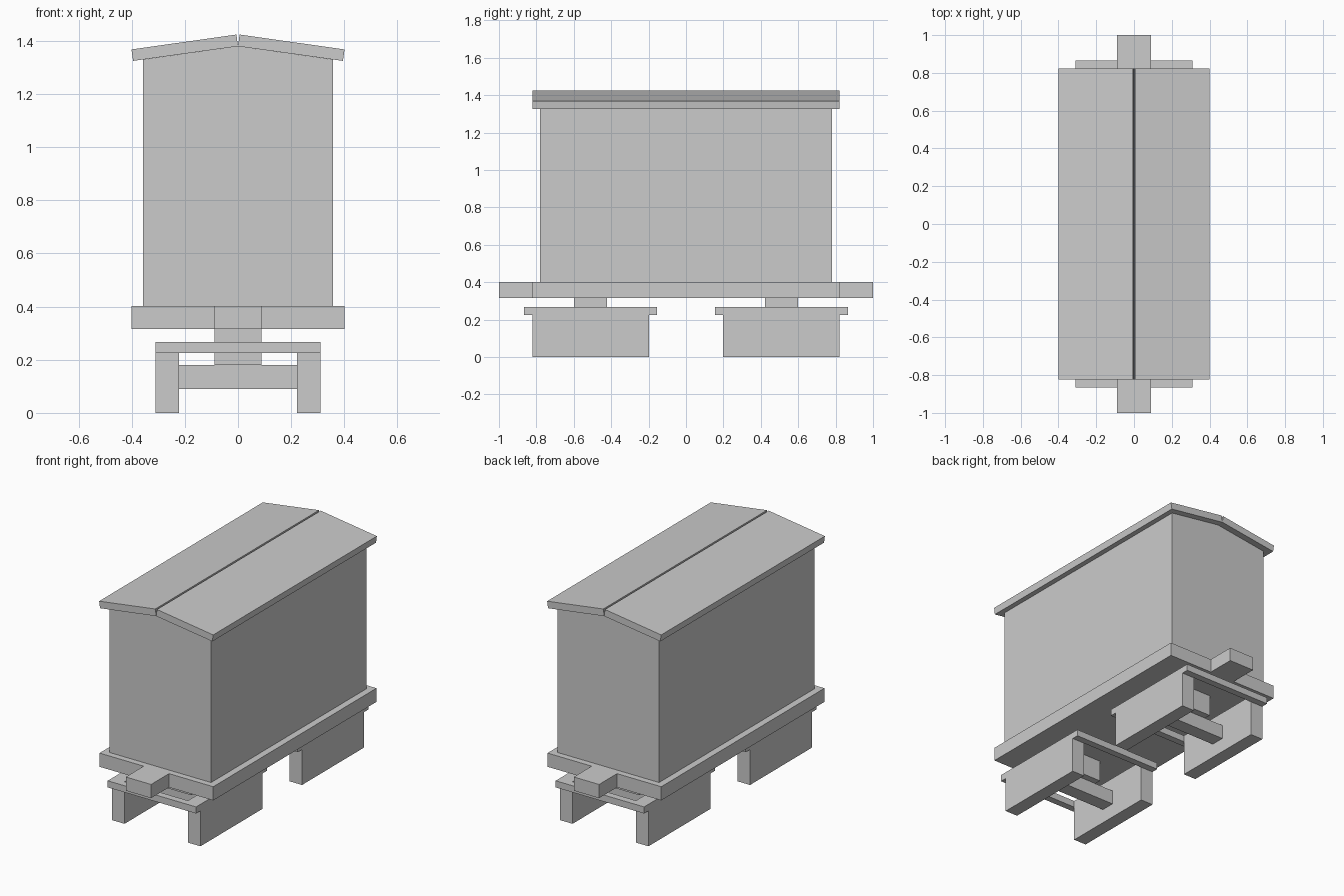
import bpy

if "Cube" in bpy.data.objects:
    bpy.data.objects.remove(bpy.data.objects["Cube"])


def prism(name, profile, y0, y1):
    """Extrude an xz outline (counter-clockwise from the front) along y."""
    n = len(profile)
    verts = [(x, y, z) for y in (y0, y1) for x, z in profile]
    faces = [list(range(n)), list(range(2 * n - 1, n - 1, -1))]
    for i in range(n):
        j = (i + 1) % n
        faces.append([j, i, i + n, j + n])
    mesh = bpy.data.meshes.new(name)
    mesh.from_pydata(verts, [], faces)
    ob = bpy.data.objects.new(name, mesh)
    bpy.context.collection.objects.link(ob)
    return ob


def box(name, x0, x1, y0, y1, z0, z1):
    return prism(name, [(x0, z0), (x1, z0), (x1, z1), (x0, z1)], y0, y1)


# Underframe and gabled body
box("floor", -0.4, 0.4, -0.82, 0.82, 0.315, 0.402)
prism("body", [(-0.357, 0.402), (0.357, 0.402), (0.357, 1.33),
               (0, 1.38), (-0.357, 1.33)], -0.78, 0.78)

# Two roof slabs, leaving a narrow V groove at the ridge
roof = [(0, 1.38), (0.395, 1.325), (0.401, 1.368), (0.006, 1.424)]
prism("roof_right", roof, -0.822, 0.822)
prism("roof_left", [(-x, z) for x, z in reversed(roof)], -0.822, 0.822)

for end, s in (("front", -1), ("back", 1)):
    # Coupler block on the end of the floor
    y0, y1 = sorted((s * 0.82, s * 1.0))
    box(end + "_coupler", -0.089, 0.089, y0, y1, 0.315, 0.402)

    # Bogie: side frames, end bars, cross beam and pivot
    c = s * 0.51
    for side, x0, x1 in (("left", -0.311, -0.223), ("right", 0.223, 0.311)):
        box(f"{end}_bogie_{side}_frame", x0, x1, c - 0.311, c + 0.311, 0, 0.267)
    for bar, y in (("near", c - 0.333), ("far", c + 0.333)):
        box(f"{end}_bogie_{bar}_bar", -0.311, 0.311, y - 0.022, y + 0.022, 0.225, 0.267)
    box(end + "_bogie_cross_beam", -0.223, 0.223, c - 0.045, c + 0.045, 0.09, 0.18)
    box(end + "_bogie_pivot", -0.089, 0.089, c - 0.088, c + 0.088, 0.18, 0.315)
